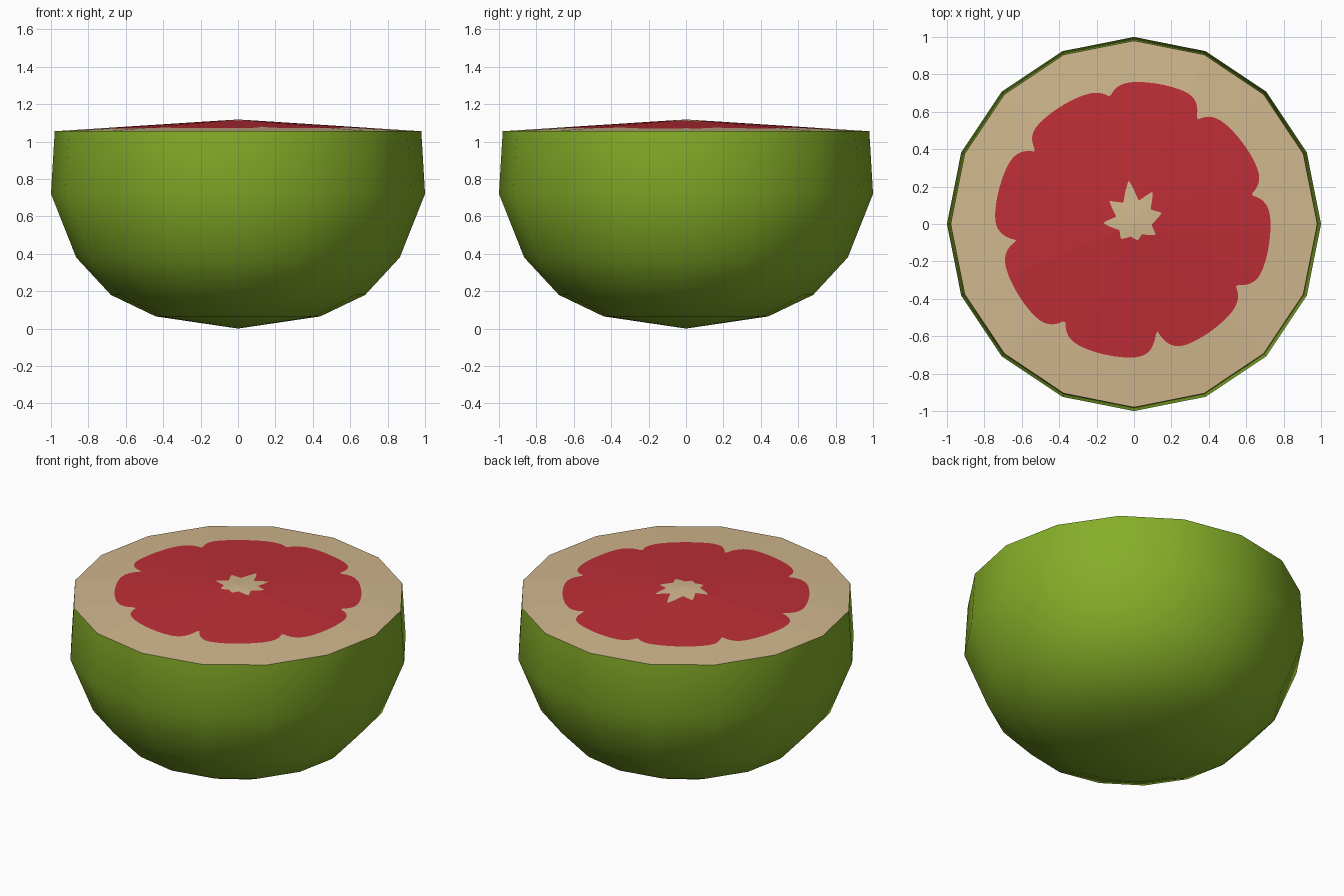
import bpy, bmesh, math

if "Cube" in bpy.data.objects:
    bpy.data.objects.remove(bpy.data.objects["Cube"])

SIDES = 16
RIM_R, RIM_Z, PEAK_Z = 0.98, 1.055, 1.118


def material(name, rgb):
    m = bpy.data.materials.new(name)
    lin = [(c / 255 / 12.92) if c < 11 else ((c / 255 + 0.055) / 1.055) ** 2.4 for c in rgb]
    m.diffuse_color = (*lin, 1)
    m.use_nodes = True
    m.node_tree.nodes["Principled BSDF"].inputs["Base Color"].default_value = m.diffuse_color
    return m


def make_object(name, bm, mats):
    bmesh.ops.recalc_face_normals(bm, faces=bm.faces)
    me = bpy.data.meshes.new(name)
    bm.to_mesh(me)
    bm.free()
    ob = bpy.data.objects.new(name, me)
    bpy.context.collection.objects.link(ob)
    for m in mats:
        me.materials.append(m)
    return ob


green = material("green rind", (133, 174, 40))
tan = material("cream pith", (209, 183, 142))
red = material("red flesh", (190, 46, 55))

# Rind: revolved sixteen-sided bowl
profile = [(0.44, 0.065), (0.68, 0.18), (0.865, 0.38), (1.0, 0.72), (RIM_R, RIM_Z)]
bm = bmesh.new()
tip = bm.verts.new((0, 0, 0))
rings = []
for r, z in profile:
    rings.append([bm.verts.new((r * math.cos(2 * math.pi * i / SIDES),
                                r * math.sin(2 * math.pi * i / SIDES), z)) for i in range(SIDES)])
for i in range(SIDES):
    j = (i + 1) % SIDES
    bm.faces.new((tip, rings[0][j], rings[0][i]))
    for a, b in zip(rings, rings[1:]):
        bm.faces.new((a[i], a[j], b[j], b[i]))
rind = make_object("rind", bm, [green])
bpy.context.view_layer.objects.active = rind
rind.select_set(True)
bpy.ops.object.shade_smooth_by_angle(angle=math.radians(50))

# Outline of the flesh: (notch angle, notch radius, radius of the lobe after it)
lobes = [(14, .64, .725), (59, .645, .76), (100.7, .69, .74), (143.6, .65, .745),
         (188, .63, .725), (234.6, .63, .715), (282, .575, .705), (329, .63, .73)]
# Star-shaped core: (tip angle, tip radius, valley radius after it)
star = [(22, .16, .12), (60, .2, .13), (97, .235, .13), (137, .18, .105),
        (178, .165, .085), (229, .106, .07), (283, .09, .07), (333, .13, .095)]


def span(table, deg):
    """Entry before and after an angle, and the fraction between them."""
    n = len(table)
    for k in range(n):
        a, b = table[k], table[(k + 1) % n]
        width = (b[0] - a[0]) % 360
        off = (deg - a[0]) % 360
        if off < width:
            return a, b, off / width


def flesh_radius(deg):
    a, b, t = span(lobes, deg)
    low = a[1] + (b[1] - a[1]) * t
    return low + (a[2] - low) * (1 - abs(2 * t - 1) ** 6)


def star_radius(deg):
    a, b, t = span(star, deg)
    end = a[1] if t < 0.5 else b[1]
    return a[2] + (end - a[2]) * abs(2 * t - 1) ** 1.5


# Cut face: shallow pyramid divided into core, flesh and pith
N = SIDES * 20
half = math.pi / SIDES
bm = bmesh.new()
peak = bm.verts.new((0, 0, PEAK_Z))
rings = [[], [], []]
for i in range(N):
    t = 2 * math.pi * i / N
    edge = RIM_R * math.cos(half) / math.cos(t % (2 * half) - half)
    deg = math.degrees(t)
    for ring, r in zip(rings, (star_radius(deg), flesh_radius(deg), edge)):
        z = PEAK_Z + (RIM_Z - PEAK_Z) * r / edge
        ring.append(bm.verts.new((r * math.cos(t), r * math.sin(t), z)))
for i in range(N):
    j = (i + 1) % N
    bm.faces.new((peak, rings[0][i], rings[0][j]))
    for k in (0, 1):
        f = bm.faces.new((rings[k][i], rings[k + 1][i], rings[k + 1][j], rings[k][j]))
        f.material_index = 1 - k
cut = make_object("cut_face", bm, [tan, red])
if cut.data.polygons[0].normal.z < 0:
    cut.data.flip_normals()
